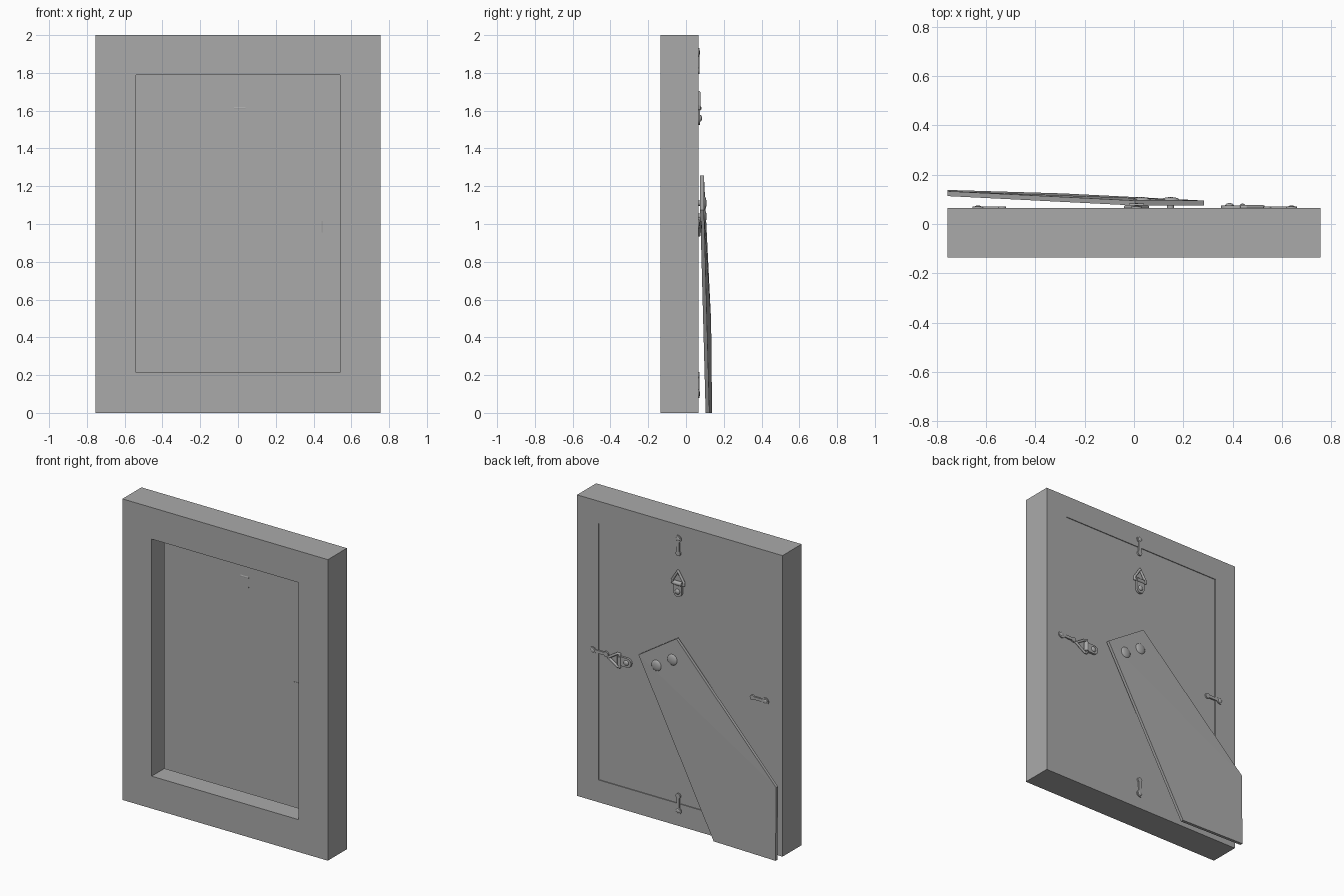
import bpy, bmesh, math
from mathutils import Matrix, Vector

cube = bpy.data.objects.get("Cube")
if cube:
    bpy.data.objects.remove(cube, do_unlink=True)

GREY = (0.4, 0.4, 0.4, 1)
grey = bpy.data.materials.new("plain_grey")
grey.use_nodes = True
grey.diffuse_color = GREY
grey.node_tree.nodes["Principled BSDF"].inputs["Base Color"].default_value = GREY


def finish(name, bm, loc=(0, 0, 0), turn=0, smooth=False):
    """Turn a bmesh into an object, rotated about the y axis."""
    bmesh.ops.recalc_face_normals(bm, faces=bm.faces)
    mesh = bpy.data.meshes.new(name)
    bm.to_mesh(mesh)
    bm.free()
    mesh.materials.append(grey)
    ob = bpy.data.objects.new(name, mesh)
    bpy.context.collection.objects.link(ob)
    ob.location = loc
    ob.rotation_euler = (0, math.radians(turn), 0)
    if smooth:
        bpy.ops.object.select_all(action='DESELECT')
        ob.select_set(True)
        bpy.context.view_layer.objects.active = ob
        bpy.ops.object.shade_smooth_by_angle(angle=math.radians(40))
    return ob


def prism(bm, outline, y0, y1):
    """Extrude an x-z outline from y0 to y1."""
    front = [bm.verts.new((x, y0, z)) for x, z in outline]
    back = [bm.verts.new((x, y1, z)) for x, z in outline]
    bm.faces.new(front)
    bm.faces.new(back[::-1])
    for i in range(len(front)):
        j = (i + 1) % len(front)
        bm.faces.new((front[i], front[j], back[j], back[i]))


def arc(cx, cz, r, start, end, n):
    angles = [math.radians(start + (end - start) * i / n) for i in range(n + 1)]
    return [(cx + r * math.cos(a), cz + r * math.sin(a)) for a in angles]


def dome(bm, centre, r, height):
    m = Matrix.Translation(centre) @ Matrix.Diagonal((r, height, r, 1))
    bmesh.ops.create_uvsphere(bm, u_segments=20, v_segments=10, radius=1, matrix=m)


def rod(bm, a, b, r):
    a, b = Vector(a), Vector(b)
    d = b - a
    m = Matrix.Translation((a + b) / 2) @ d.to_track_quat('Z', 'Y').to_matrix().to_4x4()
    bmesh.ops.create_cone(bm, cap_ends=True, segments=12, radius1=r, radius2=r,
                          depth=d.length, matrix=m)


# Frame: rebated section carried round four mitred corners
FRONT, LIP, BACK = -0.135, 0.0, 0.065
section = [  # half width, bottom, top, depth
    (0.755, 0, 2, FRONT), (0.54, 0.215, 1.79, FRONT), (0.54, 0.215, 1.79, LIP),
    (0.598, 0.148, 1.852, LIP), (0.598, 0.148, 1.852, BACK), (0.755, 0, 2, BACK)]
bm = bmesh.new()
loops = [[bm.verts.new(p) for p in ((-w, y, b), (w, y, b), (w, y, t), (-w, y, t))]
         for w, b, t, y in section]
for k, loop in enumerate(loops):
    nxt = loops[(k + 1) % len(loops)]
    for i in range(4):
        j = (i + 1) % 4
        bm.faces.new((loop[i], loop[j], nxt[j], nxt[i]))
finish("frame", bm)

# Thin backing board held in the rebate
bm = bmesh.new()
prism(bm, [(-0.597, 0.149), (0.597, 0.149), (0.597, 1.851), (-0.597, 1.851)], 0.057, 0.061)
finish("backing_board", bm)


# Turn buttons: screw end outwards, narrow neck, rounded tongue over the board
def turn_button(name, x, z, turn):
    bm = bmesh.new()
    outline = (arc(0, 0.045, 0.023, -65, 245, 16) + arc(0, -0.052, 0.017, 125, 415, 14))
    prism(bm, outline, 0.06, 0.071)
    dome(bm, (0, 0.07, 0.045), 0.014, 0.005)
    finish(name, bm, (x, 0, z), turn, True)


for name, x, z, turn in (("top", 0.01, 1.863, 0), ("left", 0.593, 1.0, 90),
                         ("bottom", 0.01, 0.147, 180), ("right", -0.587, 1.0, 270)):
    turn_button(name + "_turn_button", x, z, turn)


# Hangers: triangular wire ring caught in a folded strap with a screw
def hanger(name, x, z, turn):
    bm = bmesh.new()
    y, r = 0.069, 0.008
    corners = [(0, y, 0.08), (0.043, y, 0.012), (0.043, y, -0.004),
               (-0.043, y, -0.004), (-0.043, y, 0.012)]
    for a, b in zip(corners, corners[1:] + corners[:1]):
        rod(bm, a, b, r)
        dome(bm, a, r, r)
    finish(name + "_ring", bm, (x, 0, z), turn, True)

    bm = bmesh.new()
    outline = [(0.03, 0.0), (-0.03, 0.0)] + arc(0, -0.06, 0.03, 180, 360, 14)
    prism(bm, outline, 0.056, 0.075)
    rod(bm, (-0.03, y, -0.002), (0.03, y, -0.002), 0.014)
    dome(bm, (0, 0.074, -0.055), 0.018, 0.011)
    finish(name + "_strap", bm, (x, 0, z), turn, True)


hanger("top_hanger", 0.01, 1.615, 0)
hanger("side_hanger", 0.442, 0.985, 90)

# Easel leg: tilted board, slightly folded, reaching the lower corner
THICK = 0.02
leg = [(0.283, 0.075, 1.075), (0.004, 0.075, 1.256), (-0.755, 0.113, 0.485),
       (-0.755, 0.118, 0.0), (-0.29, 0.104, 0.0)]
bm = bmesh.new()
inner = [bm.verts.new(p) for p in leg]
outer = [bm.verts.new((x, y + THICK, z)) for x, y, z in leg]
for side in (inner, outer):
    bm.faces.new(side[:3])
    bm.faces.new([side[0]] + side[2:])
for i in range(5):
    j = (i + 1) % 5
    bm.faces.new((inner[i], inner[j], outer[j], outer[i]))
finish("easel_leg", bm)

# Rivets joining the leg to the board
for side, x, z in (("outer", 0.148, 1.04), ("inner", 0.031, 1.11)):
    bm = bmesh.new()
    dome(bm, (x, 0.096, z), 0.037, 0.013)
    rod(bm, (x, 0.059, z), (x, 0.096, z), 0.015)
    finish(side + "_rivet", bm, smooth=True)
